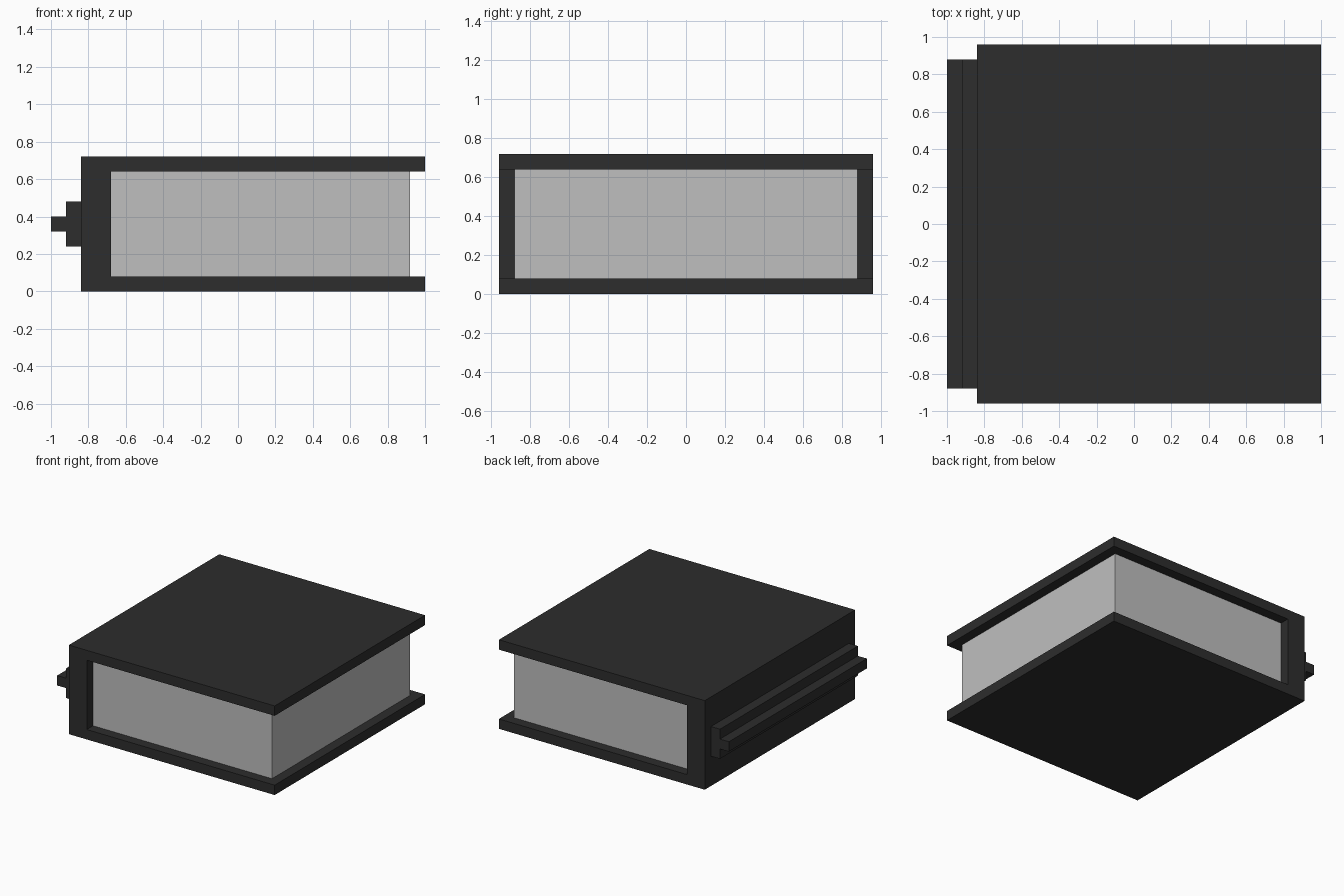
import bpy
import bmesh
from mathutils import Vector

cube = bpy.data.objects.get("Cube")
if cube:
    bpy.data.objects.remove(cube, do_unlink=True)


def material(name, value):
    mat = bpy.data.materials.new(name)
    mat.use_nodes = True
    colour = (value, value, value, 1.0)
    mat.diffuse_color = colour
    mat.node_tree.nodes["Principled BSDF"].inputs["Base Color"].default_value = colour
    return mat


def box(name, x, y, z, mat):
    """Box spanning the (min, max) ranges x and z, and -y to y."""
    bm = bmesh.new()
    bmesh.ops.create_cube(bm, size=1.0)
    size = Vector((x[1] - x[0], 2 * y, z[1] - z[0]))
    bmesh.ops.scale(bm, vec=size, verts=bm.verts)
    mesh = bpy.data.meshes.new(name)
    bm.to_mesh(mesh)
    bm.free()
    mesh.materials.append(mat)
    obj = bpy.data.objects.new(name, mesh)
    obj.location = ((x[0] + x[1]) / 2, 0, (z[0] + z[1]) / 2)
    bpy.context.collection.objects.link(obj)
    return obj


charcoal = material("charcoal cover", 0.0262)
paper = material("grey paper", 0.521)

# Covers overhanging the page block
box("bottom_cover", (-0.84, 1.0), 0.96, (0.0, 0.08), charcoal)
box("top_cover", (-0.84, 1.0), 0.96, (0.64, 0.72), charcoal)

# Spine between the covers, with a stepped ridge along its outside
box("spine", (-0.84, -0.68), 0.96, (0.08, 0.64), charcoal)
box("spine_ridge_base", (-0.92, -0.84), 0.88, (0.24, 0.48), charcoal)
box("spine_ridge_tip", (-1.0, -0.92), 0.88, (0.32, 0.40), charcoal)

# Page block
box("pages", (-0.68, 0.92), 0.88, (0.08, 0.64), paper)
